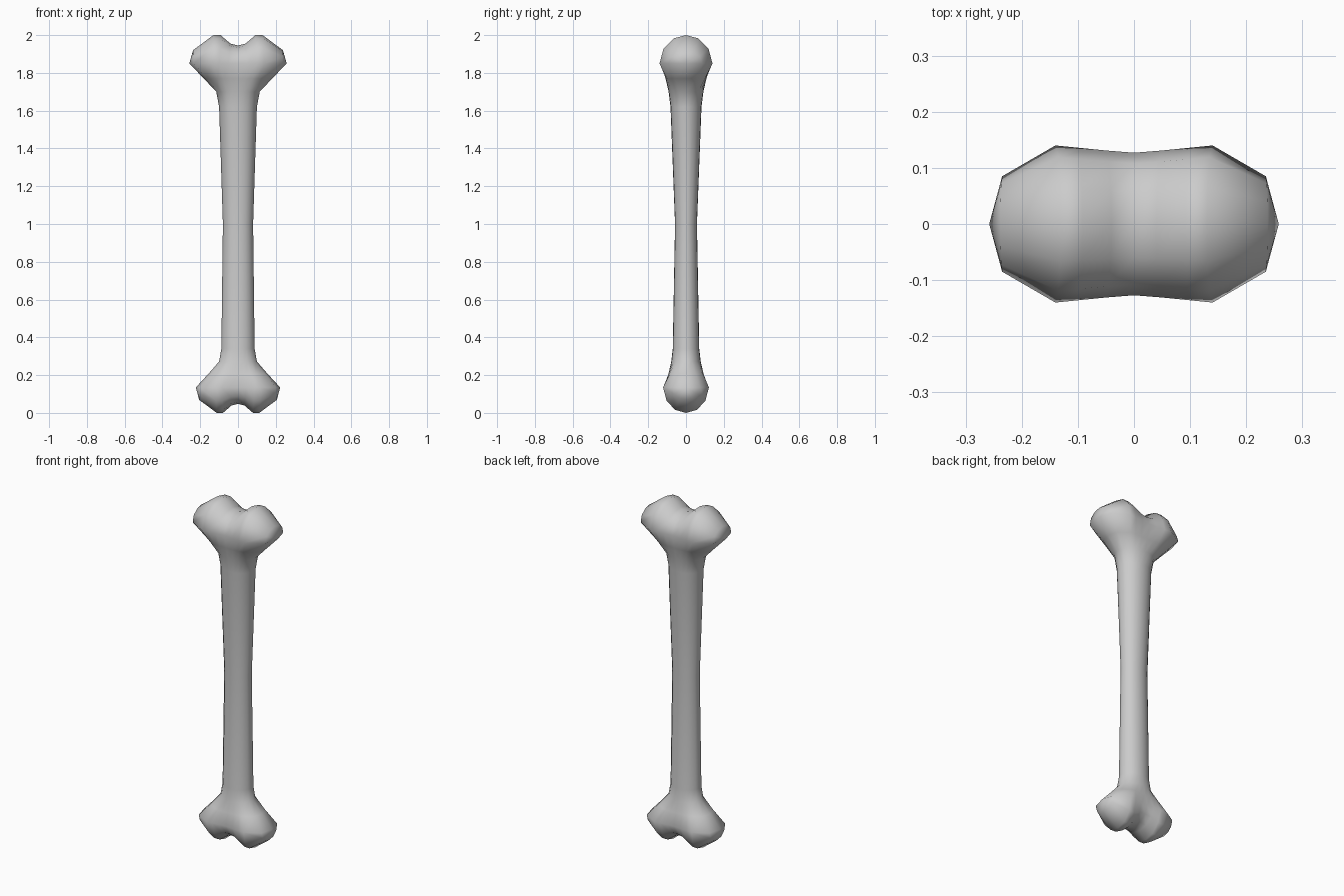
import bpy, bmesh, math

if "Cube" in bpy.data.objects:
    bpy.data.objects.remove(bpy.data.objects["Cube"])

# Half of the knuckle outline from the middle to just before the tip: x, y
HALF = [(0, .127), (.05, .131), (.10, .136), (.14, .14), (.235, .085)]
# Crest line over the knuckles: x, distance from the end of the bone
CREST = [(0, .055), (.04, .045), (.092, 0), (.13, 0), (.238, .08)]
TIP = .258
FRAC = [0, .27, .5, .7, .92]      # matching positions on the oval shaft


def stations(half):
    """Mirror a half list to run from -x to +x."""
    return [(-a, b) for a, b in reversed(half[1:])] + half


def ring(side, tip):
    """Closed loop of (x, y): front from -x to +x, then the back."""
    return ([(-tip, 0)] + [(x, -y) for x, y in side] + [(tip, 0)]
            + [(x, y) for x, y in reversed(side)])


def oval(rx, ry):
    half = [(rx * f, ry * math.sqrt(1 - f * f)) for f in FRAC]
    return ring(stations(half), rx)


def knuckle(s):
    return [(x * s, y * s) for x, y in ring(stations(HALF), TIP)]


bm = bmesh.new()
loops = []


def add_loop(pts, z):
    loops.append([bm.verts.new((x, y, z)) for x, y in pts])


def blend(a, b, t):
    return [(p[0] + (q[0] - p[0]) * t, p[1] + (q[1] - p[1]) * t) for p, q in zip(a, b)]


S = .865                           # lower end is smaller
# Lower knuckle, shaft and upper knuckle
add_loop(knuckle(S), .135)
add_loop(blend(oval(.098, .078), knuckle(S), .46), .208)
add_loop(oval(.1, .078), .272)
for rx, ry, z in [(.088, .07, .34), (.08, .058, 1.0), (.1, .082, 1.62), (.115, .092, 1.7)]:
    add_loop(oval(rx, ry), z)
add_loop(blend(oval(.115, .092), knuckle(1), .46), 1.77)
add_loop(knuckle(1), 1.85)
for lo, hi in zip(loops, loops[1:]):
    for i in range(len(lo)):
        j = (i + 1) % len(lo)
        bm.faces.new((lo[i], lo[j], hi[j], hi[i]))


def cap(loop, s, end, sign):
    """Arch over the knuckles from the front edge to the back edge."""
    n = len(loop)
    count = n // 2 - 1
    crest = stations(CREST)
    cols = []
    for k in range(count):
        f, b = loop[1 + k], loop[n - 1 - k]
        cx, drop = crest[k]
        top = end - sign * drop * s
        col = [f]
        for deg in (32, 62, 90, 118, 148):
            c, h = math.cos(math.radians(deg)), math.sin(math.radians(deg))
            col.append(bm.verts.new((f.co.x + (cx * s - f.co.x) * h, f.co.y * c,
                                     f.co.z + (top - f.co.z) * h)))
        cols.append(col + [b])
    for a, b in zip(cols, cols[1:]):
        for i in range(len(a) - 1):
            bm.faces.new((a[i], b[i], b[i + 1], a[i + 1]))
    for col, tip in ((cols[0], loop[0]), (cols[-1], loop[n // 2])):
        for i in range(len(col) - 1):
            bm.faces.new((col[i], col[i + 1], tip))


cap(loops[0], S, 0, -1)
cap(loops[-1], 1, 2, 1)
bmesh.ops.recalc_face_normals(bm, faces=bm.faces)
for f in bm.faces:
    f.smooth = True

mesh = bpy.data.meshes.new("bone")
bm.to_mesh(mesh)
bm.free()
bone = bpy.data.objects.new("bone", mesh)
bpy.context.collection.objects.link(bone)
